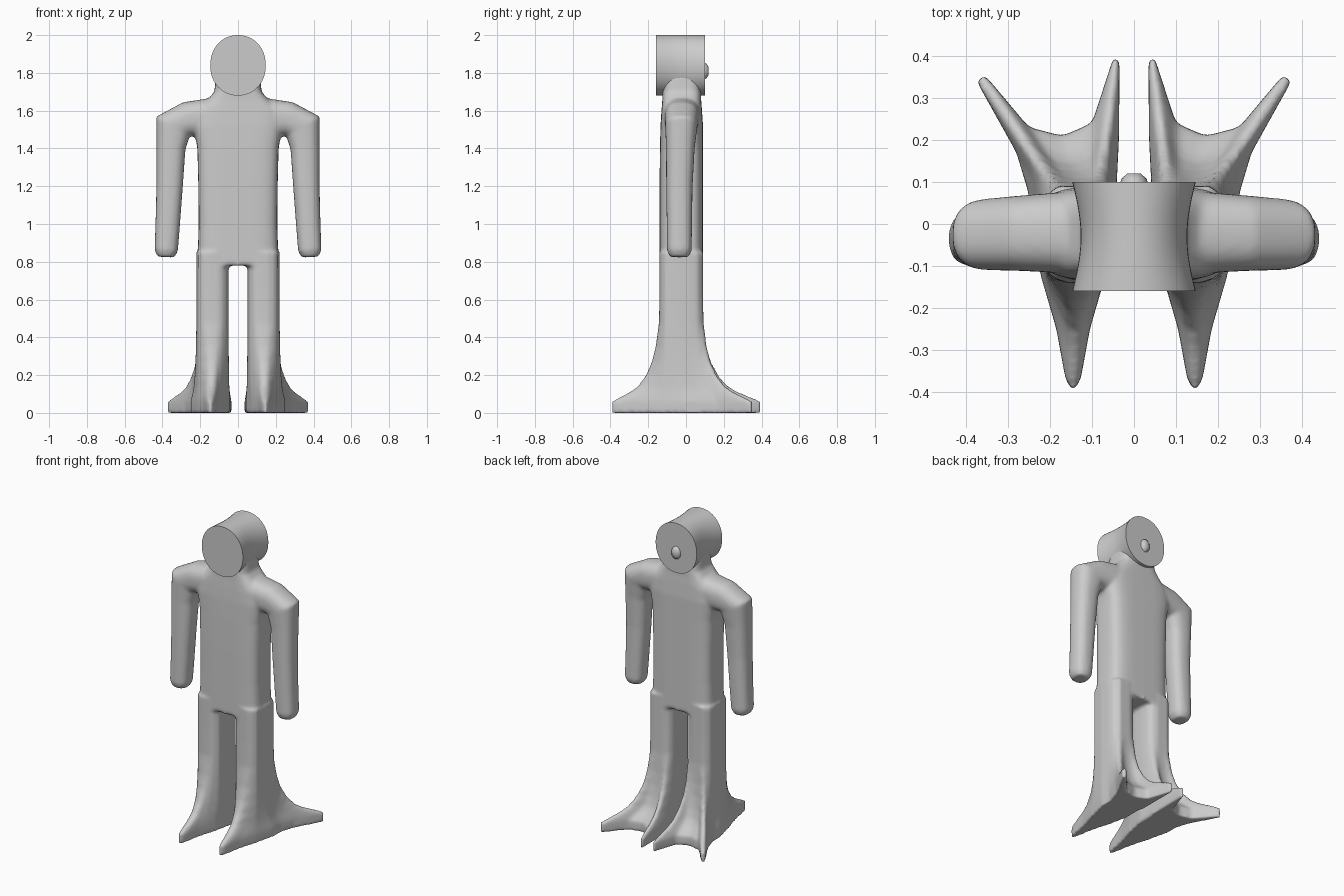
import bpy, bmesh, math
from mathutils import Vector

if "Cube" in bpy.data.objects:
    bpy.data.objects.remove(bpy.data.objects["Cube"])

grey = bpy.data.materials.new("plain grey")
grey.diffuse_color = (0.6, 0.6, 0.6, 1)
grey.use_nodes = True
grey.node_tree.nodes["Principled BSDF"].inputs["Base Color"].default_value = grey.diffuse_color


def loft(bm, rings):
    """Skin a list of point rings and cap both ends."""
    rows = [[bm.verts.new(p) for p in r] for r in rings]
    n = len(rows[0])
    faces = []
    for a, b in zip(rows, rows[1:]):
        for i in range(n):
            j = (i + 1) % n
            faces.append(bm.faces.new((a[i], a[j], b[j], b[i])))
    faces.append(bm.faces.new(rows[0]))
    faces.append(bm.faces.new(rows[-1]))
    bmesh.ops.recalc_face_normals(bm, faces=faces)


def unit_ring(n, power=2.0):
    """Superellipse outline."""
    pts = []
    for i in range(n):
        t = 2 * math.pi * i / n
        c, s = math.cos(t), math.sin(t)
        pts.append((math.copysign(abs(c) ** (2 / power), c),
                    math.copysign(abs(s) ** (2 / power), s)))
    return pts


def finish(name, bm):
    me = bpy.data.meshes.new(name)
    bm.to_mesh(me)
    bm.free()
    me.materials.append(grey)
    ob = bpy.data.objects.new(name, me)
    bpy.context.collection.objects.link(ob)
    return ob


body = bmesh.new()

# Torso: z, half width, front y, back y
torso = [(0.78, .215, -.14, .09), (1.0, .208, -.14, .09), (1.2, .21, -.14, .09),
         (1.4, .215, -.138, .09), (1.52, .235, -.135, .09), (1.6, .22, -.13, .085),
         (1.66, .16, -.125, .08), (1.70, .125, -.125, .08), (1.80, .115, -.12, .07)]
loft(body, [[(u * w, (f + b) / 2 + v * (b - f) / 2, z) for u, v in unit_ring(40, 4)]
            for z, w, f, b in torso])

# Arms: x, y, z, in-plane radius, depth radius
arm = [(0, -.02, 1.57, .10, .1), (.12, -.02, 1.57, .10, .1), (.27, -.022, 1.555, .092, .09),
       (.343, -.025, 1.52, .102, .085), (.355, -.03, 1.4, .077, .076),
       (.362, -.035, 1.2, .07, .07), (.372, -.035, 1.0, .065, .067),
       (.38, -.035, .86, .062, .065), (.382, -.035, .825, .045, .05)]
for s in (1, -1):
    rings = []
    for i, (x, y, z, a, b) in enumerate(arm):
        p, q = arm[max(i - 1, 0)], arm[min(i + 1, len(arm) - 1)]
        t = Vector((q[0] - p[0], 0, q[2] - p[2])).normalized()
        rings.append([(s * (x + t.z * a * u), y + b * v, z - t.x * a * u)
                      for u, v in unit_ring(28, 2.5)])
    loft(body, rings)

# Legs: boxy thigh outline flows down into a three-toed foot outline
foot = [(.145, -.40), (.163, -.37), (.185, -.25), (.22, -.13), (.25, 0), (.25, .07),
        (.28, .17), (.375, .34), (.355, .355), (.25, .23), (.17, .21), (.10, .24),
        (.048, .40), (.034, .39), (.036, .2), (.042, .08), (.042, 0), (.07, -.13),
        (.105, -.25), (.127, -.37)]
thigh = [(.135, -.14), (.16, -.14), (.19, -.13), (.21, -.11), (.22, -.04), (.22, .02),
         (.215, .06), (.195, .08), (.18, .09), (.155, .09), (.135, .09), (.11, .09),
         (.09, .085), (.07, .075), (.055, .05), (.05, .01), (.05, -.05), (.06, -.11),
         (.085, -.135), (.11, -.14)]
spread = [(0, 1), (.06, 1), (.085, .82), (.11, .62), (.14, .45), (.20, .28), (.27, .16),
          (.35, .08), (.48, .01), (.65, 0), (.85, 0)]
for s in (1, -1):
    loft(body, [[(s * (t[0] + (f[0] - t[0]) * w), t[1] + (f[1] - t[1]) * w, z)
                 for t, f in zip(thigh, foot)] for z, w in spread])

# Fuse everything into one smooth skin
ob = finish("body", body)
m = ob.modifiers.new("fuse", 'REMESH')
m.mode = 'VOXEL'
m.voxel_size = 0.01
m.use_smooth_shade = True
m = ob.modifiers.new("soften", 'SMOOTH')
m.factor = 0.5
m.iterations = 8

# Head: drum lying front to back, pinched at the middle, with flat faces
head = bmesh.new()
rings = []
for i in range(13):
    k = i / 12
    pinch = .02 * math.sin(math.pi * k)
    rings.append([((.147 - pinch) * u, -.16 + .26 * k, 1.84 + .16 * v)
                  for u, v in unit_ring(48, 2.1)])
loft(head, rings)
# small knob on the back of the head
loft(head, [[(u * r, y, 1.81 + v * r * 1.3) for u, v in unit_ring(12)]
            for y, r in ((.09, .035), (.108, .03), (.12, .016))])
hd = finish("head", head)
bpy.ops.object.select_all(action='DESELECT')
hd.select_set(True)
bpy.context.view_layer.objects.active = hd
bpy.ops.object.shade_smooth_by_angle(angle=math.radians(40))
